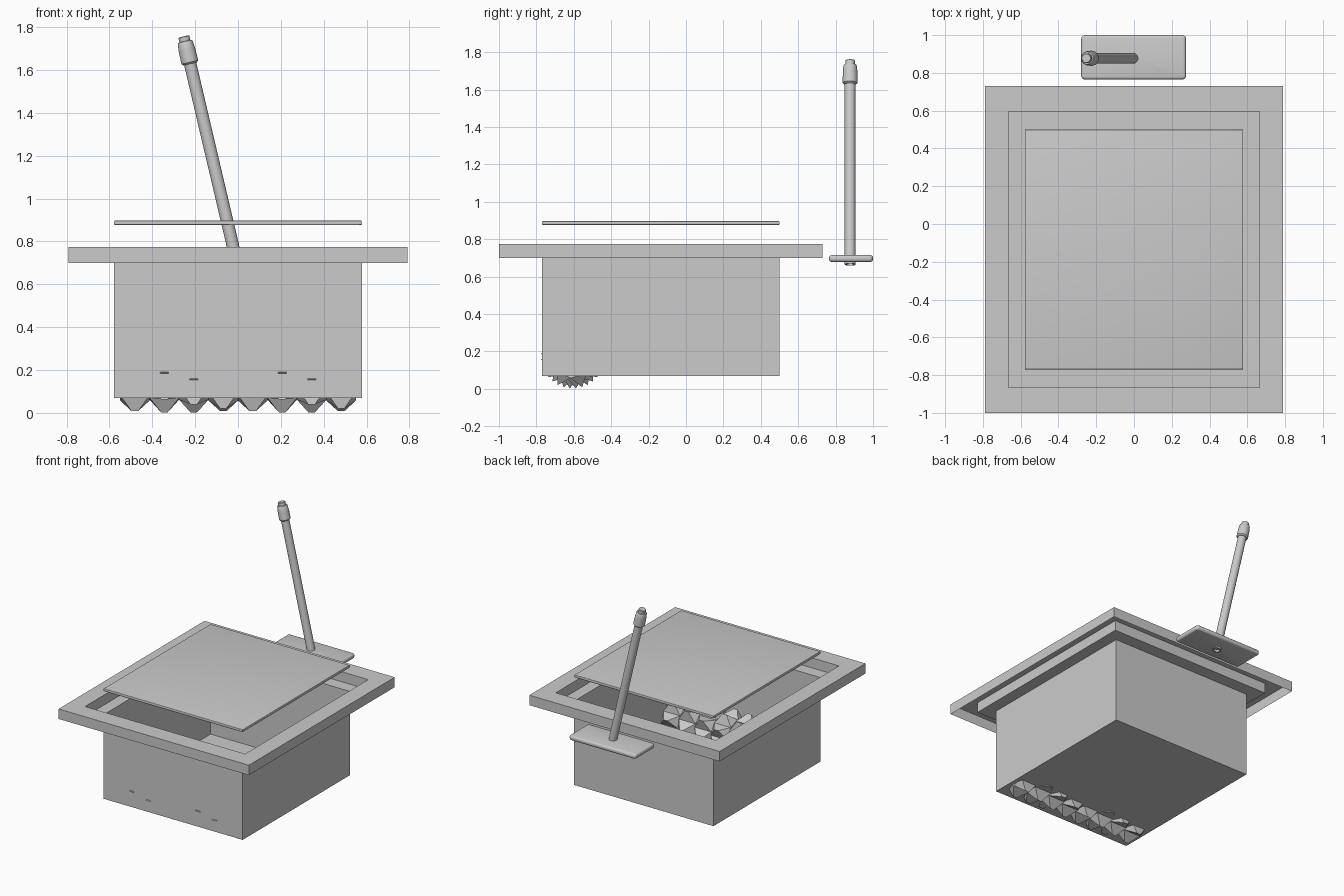
import bpy, bmesh, math
from mathutils import Matrix, Vector

if "Cube" in bpy.data.objects:
    bpy.data.objects.remove(bpy.data.objects["Cube"])

CY = -0.135  # centre of the bin in y


def finish(bm, name, smooth=False):
    bmesh.ops.recalc_face_normals(bm, faces=bm.faces)
    me = bpy.data.meshes.new(name)
    bm.to_mesh(me)
    bm.free()
    ob = bpy.data.objects.new(name, me)
    bpy.context.collection.objects.link(ob)
    if smooth:
        bpy.context.view_layer.objects.active = ob
        ob.select_set(True)
        bpy.ops.object.shade_smooth_by_angle(angle=math.radians(35))
        ob.select_set(False)
    return ob


def slab(name, size, loc, corner, edge):
    bm = bmesh.new()
    bmesh.ops.create_cube(bm, size=1, matrix=Matrix.Translation(loc) @ Matrix.Diagonal((*size, 1)))
    if corner:
        es = [e for e in bm.edges if abs(e.verts[0].co.z - e.verts[1].co.z) > 1e-4]
        bmesh.ops.bevel(bm, geom=es, offset=corner, segments=4, profile=0.5, affect='EDGES')
    es = [e for e in bm.edges if abs(e.verts[0].co.z - e.verts[1].co.z) < 1e-5
          and len(e.link_faces) == 2 and e.calc_face_angle(0) > 1]
    bmesh.ops.bevel(bm, geom=es, offset=edge, segments=3, profile=0.5, affect='EDGES')
    return finish(bm, name, True)


# Bin with a folded rim: one thin sheet of stepped rectangles (half x, half y, z)
rings = [(0.79, 0.865, 0.70), (0.79, 0.865, 0.775), (0.665, 0.73, 0.775),
         (0.665, 0.73, 0.70), (0.578, 0.635, 0.70), (0.578, 0.635, 0.07)]
bm = bmesh.new()
loops = [[bm.verts.new((sx * a, CY + sy * b, z))
          for sx, sy in ((-1, -1), (1, -1), (1, 1), (-1, 1))] for a, b, z in rings]
for lo, hi in zip(loops, loops[1:]):
    for i in range(4):
        j = (i + 1) % 4
        bm.faces.new((lo[i], lo[j], hi[j], hi[i]))
bm.faces.new(loops[-1])
finish(bm, "bin_with_rim")

# Floating lid
slab("lid", (1.156, 1.27, 0.021), (0, CY, 0.887), 0, 0.005)

# Toothed rollers inside the front of the bin, each turned a quarter pitch
TEETH, CORE, TIP, HALF = 8, 0.115, 0.171, 0.069
for k in range(8):
    bm = bmesh.new()
    turn = math.radians((k % 4 - 1.5) * 11.25)
    place = (Matrix.Translation(((k - 3.5) * 0.1375, -0.605, 0.172))
             @ Matrix.Rotation(turn, 4, 'X'))

    def at(x, r, step):
        a = math.tau * step / TEETH
        return bm.verts.new(place @ Vector((x, r * math.cos(a), r * math.sin(a))))

    left = [at(-HALF, CORE, i - 0.5) for i in range(TEETH)]
    right = [at(HALF, CORE, i - 0.5) for i in range(TEETH)]
    bm.faces.new(left)
    bm.faces.new(right)
    for i in range(TEETH):
        j = (i + 1) % TEETH
        t0, t1 = at(-0.015, TIP, i), at(0.015, TIP, i)
        bm.faces.new((left[i], right[i], t1, t0))
        bm.faces.new((left[j], right[j], t1, t0))
        bm.faces.new((left[i], left[j], t0))
        bm.faces.new((right[i], right[j], t1))
    finish(bm, f"toothed_roller_{k + 1}")

# Lever base plate behind the rim
slab("lever_plate", (0.555, 0.235, 0.036), (-0.002, 0.8825, 0.697), 0.02, 0.014)


# Tilted lever: turned profiles (radius, distance along axis)
def lathe(name, profile, sides=24):
    bm = bmesh.new()
    m = (Matrix.Translation((0.003, 0.8775, 0.665))
         @ Matrix.Rotation(math.radians(-13.2), 4, 'Y'))
    rows = [[bm.verts.new(m @ Vector((r * math.cos(math.tau * i / sides),
                                      r * math.sin(math.tau * i / sides), h)))
             for i in range(sides)] for r, h in profile]
    for a, b in zip(rows, rows[1:]):
        for i in range(sides):
            j = (i + 1) % sides
            bm.faces.new((a[i], a[j], b[j], b[i]))
    bm.faces.new(rows[0])
    bm.faces.new(rows[-1])
    return finish(bm, name, True)


lathe("lever_rod", [(0.02, 0.05), (0.02, 0), (0.029, 0), (0.029, 1.0)])
lathe("lever_grip", [(0.032, 0.99), (0.040, 0.998), (0.039, 1.06), (0.036, 1.09),
                     (0.033, 1.097), (0.026, 1.099), (0.026, 1.119), (0.023, 1.122)])
